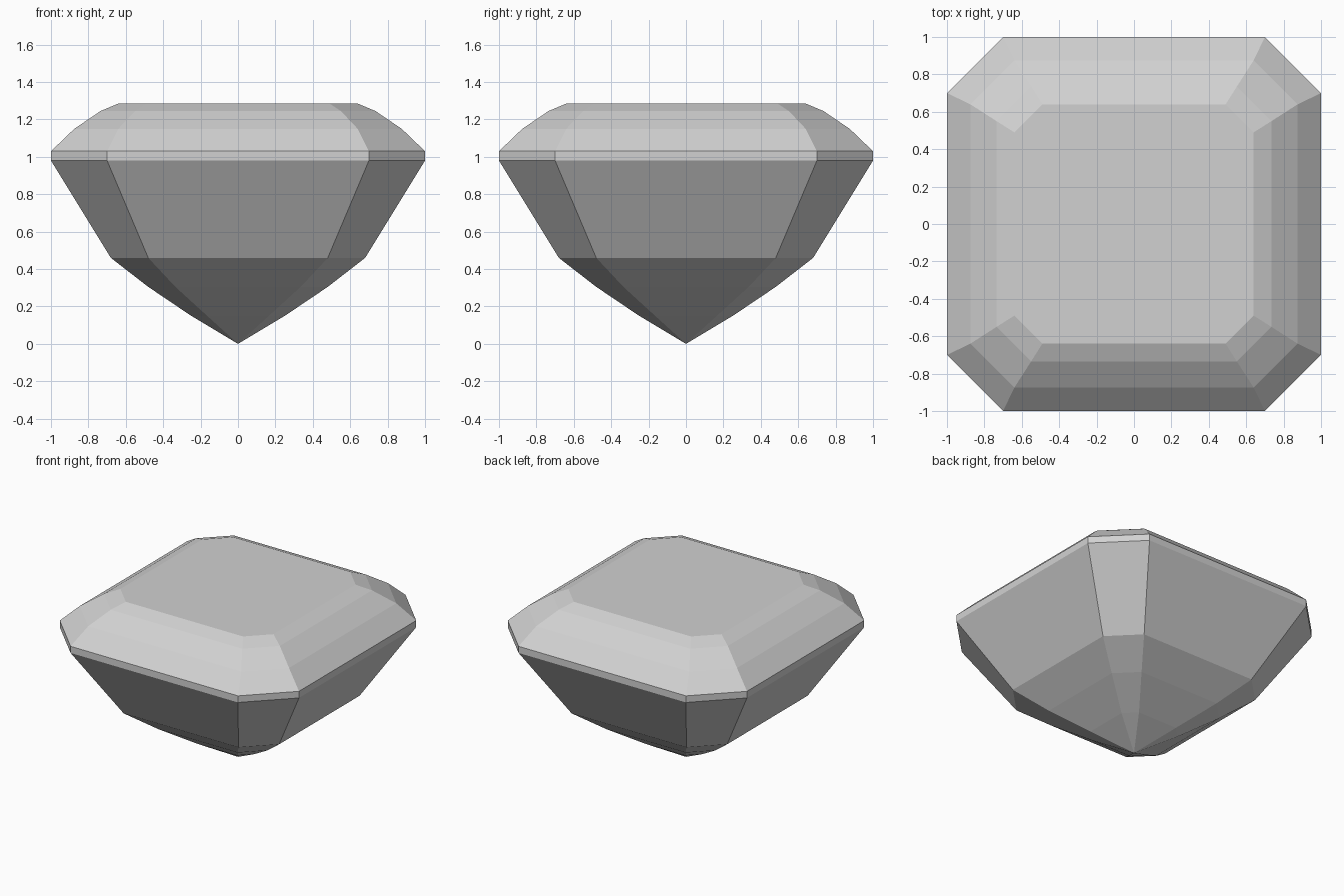
import bpy, bmesh

if "Cube" in bpy.data.objects:
    bpy.data.objects.remove(bpy.data.objects["Cube"])

# Cut profile from bottom to top: (half width, half length of straight side, height)
RINGS = [
    (0.25, 0.165, 0.15),
    (0.48, 0.335, 0.305),
    (0.68, 0.48, 0.46),
    (1.00, 0.70, 0.98),   # girdle bottom
    (1.00, 0.70, 1.03),   # girdle top
    (0.875, 0.64, 1.15),
    (0.735, 0.55, 1.245),
    (0.64, 0.49, 1.285),  # table
]

grey = bpy.data.materials.new("gem grey")
grey.diffuse_color = (0.64, 0.64, 0.64, 1)
grey.use_nodes = True
grey.node_tree.nodes["Principled BSDF"].inputs["Base Color"].default_value = grey.diffuse_color


def octagon(bm, a, b, z):
    """Square ring with chamfered corners, counter-clockwise."""
    pts = [(a, -b), (a, b), (b, a), (-b, a), (-a, b), (-a, -b), (-b, -a), (b, -a)]
    return [bm.verts.new((x, y, z)) for x, y in pts]


bm = bmesh.new()
rings = [octagon(bm, *r) for r in RINGS]

# Pointed base
tip = bm.verts.new((0, 0, 0))
for i in range(8):
    bm.faces.new((tip, rings[0][(i + 1) % 8], rings[0][i]))

# Stepped facets
for low, high in zip(rings, rings[1:]):
    for i in range(8):
        j = (i + 1) % 8
        bm.faces.new((low[i], low[j], high[j], high[i]))

# Flat table on top
bm.faces.new(rings[-1])
bmesh.ops.recalc_face_normals(bm, faces=bm.faces)

mesh = bpy.data.meshes.new("cut_gem")
bm.to_mesh(mesh)
bm.free()
mesh.materials.append(grey)
gem = bpy.data.objects.new("cut_gem", mesh)
bpy.context.collection.objects.link(gem)
